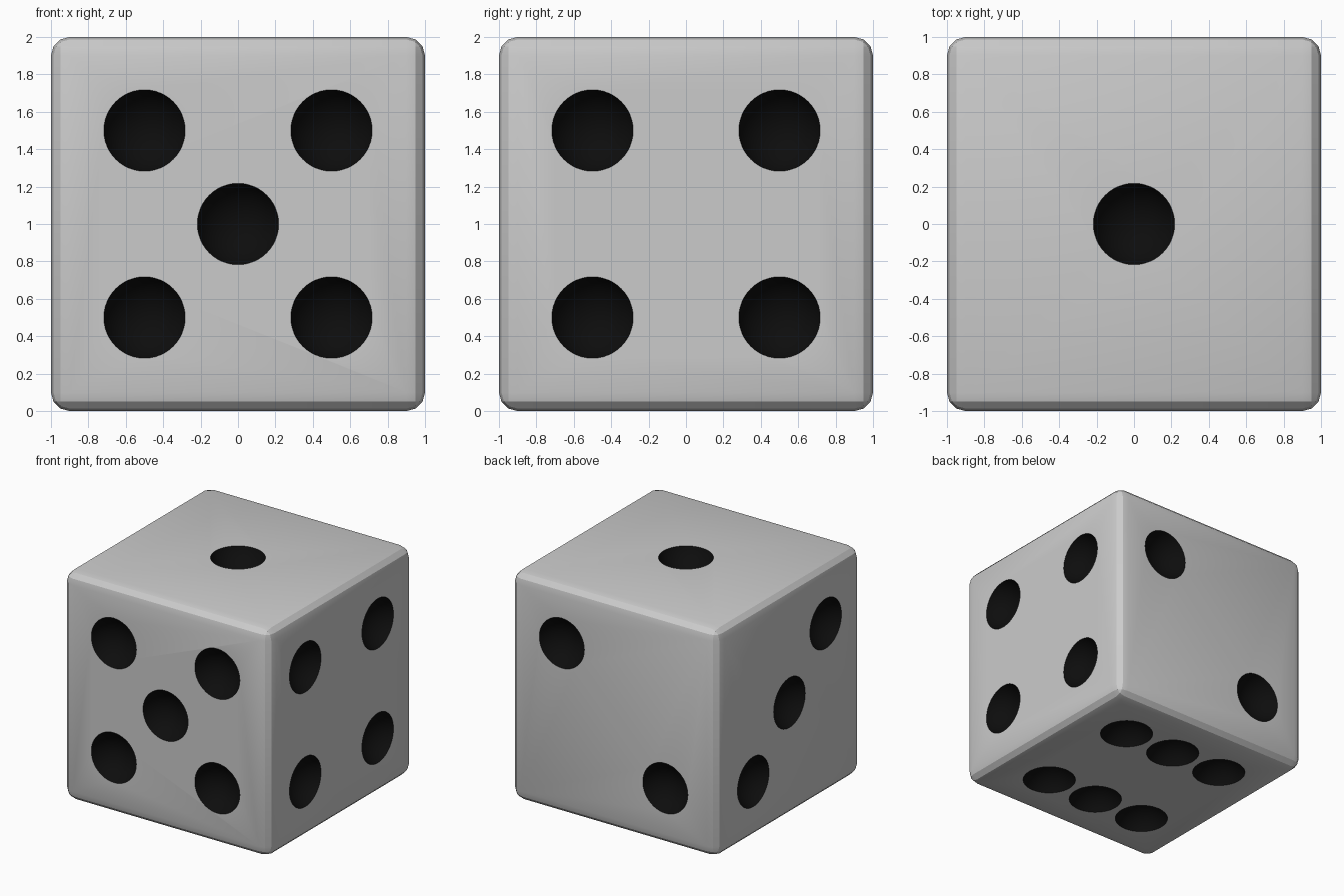
import bpy, bmesh
from mathutils import Vector, Matrix

if "Cube" in bpy.data.objects:
    bpy.data.objects.remove(bpy.data.objects["Cube"])

PIP_R, DEPTH = 0.218, 0.15                      # rim radius and depth of a dimple
BALL_R = (PIP_R ** 2 + DEPTH ** 2) / (2 * DEPTH)
LIFT = BALL_R - DEPTH                           # ball centre height above the face
H = 0.5

black = bpy.data.materials.new("pip_black")
black.diffuse_color = (0.004, 0.004, 0.004, 1)
black.use_nodes = True
black.node_tree.nodes["Principled BSDF"].inputs["Base Color"].default_value = black.diffuse_color


def mesh_object(name, bm):
    mesh = bpy.data.meshes.new(name)
    bm.to_mesh(mesh)
    bm.free()
    mesh.materials.append(None)
    mesh.materials.append(black)
    obj = bpy.data.objects.new(name, mesh)
    bpy.context.collection.objects.link(obj)
    obj.location.z = 1
    return obj


# Rounded cube body
bm = bmesh.new()
bmesh.ops.create_cube(bm, size=2)
bmesh.ops.bevel(bm, geom=bm.edges[:], offset=0.1, segments=3, profile=0.5,
                affect='EDGES', clamp_overlap=True)
die = mesh_object("die_body", bm)

# Pip layouts: face normal, then the pip spots relative to the cube centre
faces = [
    ((0, 0, 1), [(0, 0, 0)]),
    ((0, 1, 0), [(H, 0, H), (-H, 0, -H)]),
    ((-1, 0, 0), [(0, -H, H), (0, 0, 0), (0, H, -H)]),
    ((1, 0, 0), [(0, y, z) for y in (-H, H) for z in (-H, H)]),
    ((0, -1, 0), [(x, 0, z) for x in (-H, H) for z in (-H, H)] + [(0, 0, 0)]),
    ((0, 0, -1), [(x, y, 0) for x in (-H, 0, H) for y in (-H, H)]),
]

# Ball cutters, poles along each face normal
bm = bmesh.new()
for normal, spots in faces:
    n = Vector(normal)
    turn = n.to_track_quat('Z', 'Y').to_matrix().to_4x4()
    for spot in spots:
        place = Matrix.Translation(Vector(spot) + n * (1 + LIFT))
        bmesh.ops.create_uvsphere(bm, u_segments=48, v_segments=24,
                                  radius=BALL_R, matrix=place @ turn)
for f in bm.faces:
    f.material_index = 1
    f.smooth = True
cutter = mesh_object("pip_cutter", bm)
cutter.hide_render = True

# Carve the dimples
cut = die.modifiers.new("pips", 'BOOLEAN')
cut.operation = 'DIFFERENCE'
cut.solver = 'EXACT'
cut.object = cutter
bpy.context.view_layer.objects.active = die
die.select_set(True)
bpy.ops.object.modifier_apply(modifier=cut.name)
bpy.data.objects.remove(cutter)
bpy.ops.object.shade_smooth_by_angle(angle=0.35)
